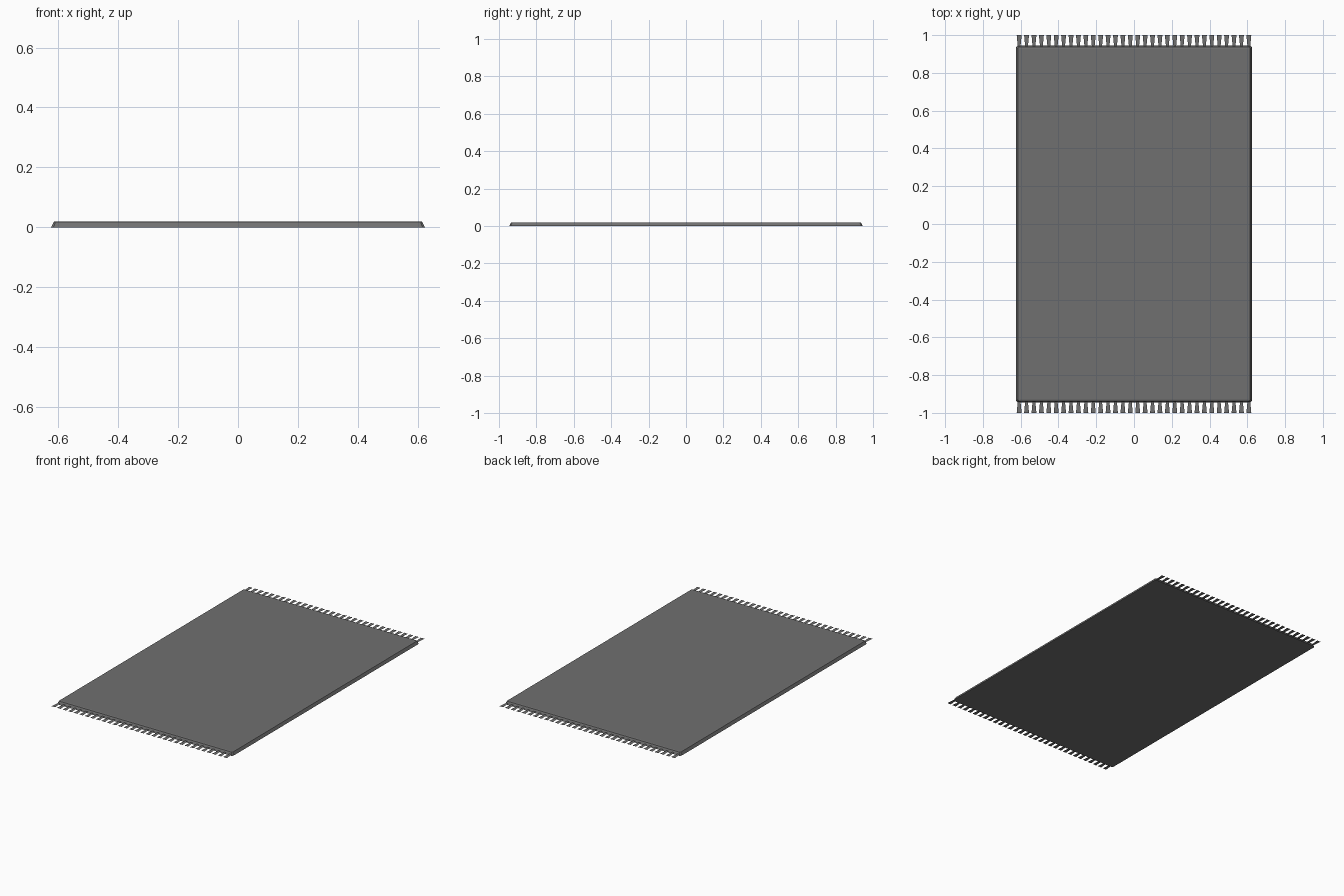
import bpy, bmesh

if "Cube" in bpy.data.objects:
    bpy.data.objects.remove(bpy.data.objects["Cube"])

HX, HY = 0.624, 0.945              # rug half sizes
COUNT, SPAN, FRINGE_Z = 32, 0.608, 0.008

dark = bpy.data.materials.new("dark_wool")
dark.diffuse_color = (0.163, 0.163, 0.163, 1)
dark.use_nodes = True
dark.node_tree.nodes["Principled BSDF"].inputs["Base Color"].default_value = dark.diffuse_color


def make_object(name, bm):
    mesh = bpy.data.meshes.new(name)
    bm.to_mesh(mesh)
    bm.free()
    mesh.materials.append(dark)
    obj = bpy.data.objects.new(name, mesh)
    bpy.context.collection.objects.link(obj)


def ring(bm, inset, c, z):
    hx, hy = HX - inset, HY - inset
    pts = [(hx, hy - c), (hx - c, hy), (c - hx, hy), (-hx, hy - c),
           (-hx, c - hy), (c - hx, -hy), (hx - c, -hy), (hx, c - hy)]
    return [bm.verts.new((x, y, z)) for x, y in pts]


# Rug body: clipped rectangle with a sloped edge and soft top border
bm = bmesh.new()
rings = [ring(bm, *r) for r in ((0, 0.008, 0), (0.009, 0.006, 0.0185), (0.018, 0.004, 0.02))]
bm.faces.new(rings[0][::-1])
bm.faces.new(rings[-1])
for low, top in zip(rings, rings[1:]):
    for i in range(8):
        j = (i + 1) % 8
        bm.faces.new((low[i], low[j], top[j], top[i]))
make_object("rug_body", bm)

# Fringe: flat strands, narrow at the rug and flared at the tip
for name, side in (("back_fringe", 1), ("front_fringe", -1)):
    bm = bmesh.new()
    for i in range(COUNT):
        x = -SPAN + 2 * SPAN * i / (COUNT - 1)
        outline = [(-0.007, HY - 0.008), (0.007, HY - 0.008), (0.013, 1.0), (-0.013, 1.0)]
        quad = [bm.verts.new((x + dx * side, y * side, FRINGE_Z)) for dx, y in outline]
        bm.faces.new(quad)
    make_object(name, bm)
